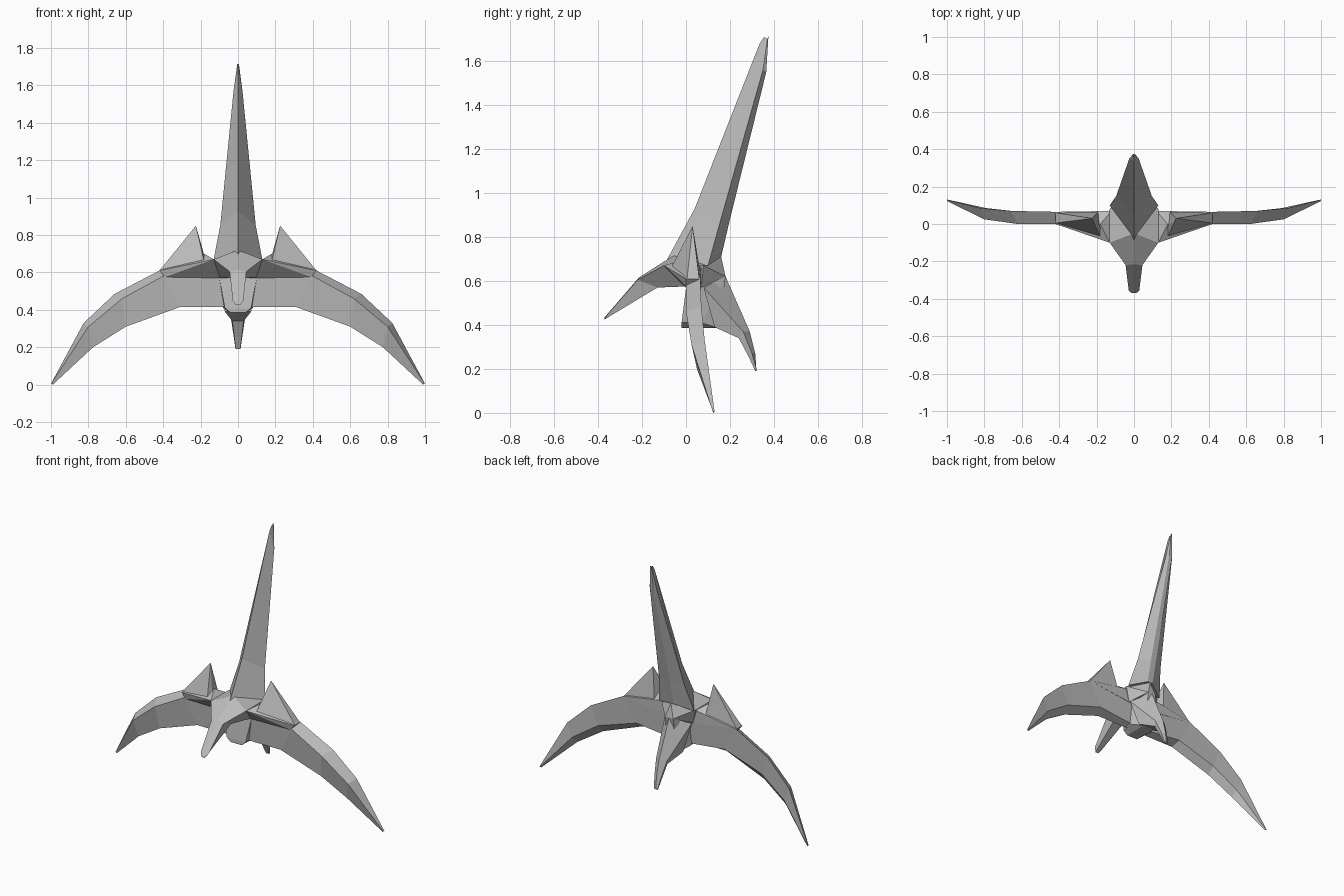
import bpy
import bmesh

cube = bpy.data.objects.get("Cube")
if cube:
    bpy.data.objects.remove(cube, do_unlink=True)

grey = bpy.data.materials.new("plain grey")
grey.use_nodes = True
colour = (0.5, 0.5, 0.5, 1.0)
grey.diffuse_color = colour
grey.node_tree.nodes["Principled BSDF"].inputs["Base Color"].default_value = colour


def flip(point):
    return (-point[0], point[1], point[2])


def finish(name, bm):
    """Clean up the mesh and add it as a flat shaded object."""
    bmesh.ops.remove_doubles(bm, verts=bm.verts[:], dist=0.001)
    bmesh.ops.recalc_face_normals(bm, faces=bm.faces[:])
    mesh = bpy.data.meshes.new(name)
    bm.to_mesh(mesh)
    bm.free()
    mesh.materials.append(grey)
    obj = bpy.data.objects.new(name, mesh)
    bpy.context.collection.objects.link(obj)


def hull(name, points):
    """Faceted solid around a few corner points."""
    bm = bmesh.new()
    for point in points:
        bm.verts.new(point)
    result = bmesh.ops.convex_hull(bm, input=bm.verts[:])
    loose = set(result["geom_interior"]) | set(result["geom_unused"])
    bmesh.ops.delete(bm, geom=[g for g in loose if isinstance(g, bmesh.types.BMVert)], context="VERTS")
    bmesh.ops.dissolve_limit(bm, angle_limit=0.02, verts=bm.verts[:], edges=bm.edges[:])
    finish(name, bm)


def loft(name, rings):
    """Skin a chain of closed rings and cap both ends."""
    bm = bmesh.new()
    loops = [[bm.verts.new(point) for point in ring] for ring in rings]
    count = len(loops[0])
    for near, far in zip(loops, loops[1:]):
        for i in range(count):
            j = (i + 1) % count
            bm.faces.new((near[i], near[j], far[j], far[i]))
    bm.faces.new(loops[0])
    bm.faces.new(loops[-1])
    finish(name, bm)


def symmetric_hull(name, half):
    hull(name, half + [flip(p) for p in half if p[0]])


def symmetric_loft(name, half_rings):
    loft(name, [half + [flip(p) for p in reversed(half) if p[0]] for half in half_rings])


def pair(build, name, data, mirrored):
    build("left_" + name, data)
    build("right_" + name, mirrored)


# Central body: upper block and the keel below it
symmetric_hull("upper_body", [
    (0, -0.05, 0.72), (0.13, -0.10, 0.67), (0.13, 0.08, 0.67), (0, 0.16, 0.71),
    (0.10, 0, 0.57), (0.10, 0.07, 0.57), (0.03, 0.18, 0.62)])
symmetric_hull("keel", [
    (0.10, 0, 0.57), (0.07, -0.02, 0.41), (0.04, -0.02, 0.385),
    (0.08, 0.07, 0.41), (0.04, 0.15, 0.385), (0.03, 0.18, 0.62)])

# Beak: ridge, side and lower edge of each ring
symmetric_loft("beak", [
    [(0, -0.05, 0.72), (0.13, -0.10, 0.67), (0.10, 0, 0.575)],
    [(0, -0.215, 0.615), (0.045, -0.22, 0.605), (0.04, -0.13, 0.57)],
    [(0, -0.37, 0.435), (0.028, -0.355, 0.45), (0.012, -0.37, 0.425)]])

# Tall swept fin: front ridge, side ridge and narrow back strip
symmetric_loft("tall_fin", [
    [(0, -0.09, 0.69), (0.13, 0.10, 0.67), (0.02, 0.16, 0.71)],
    [(0, 0.04, 0.93), (0.095, 0.15, 0.85), (0.02, 0.195, 0.86)],
    [(0, 0.335, 1.68), (0.025, 0.35, 1.56), (0.012, 0.365, 1.55)],
    [(0, 0.355, 1.71), (0.006, 0.37, 1.70), (0.005, 0.375, 1.715)]])

# Drooping tail
symmetric_loft("tail", [
    [(0, 0.18, 0.62), (0.10, 0.08, 0.57), (0.07, 0.13, 0.39)],
    [(0, 0.29, 0.37), (0.04, 0.26, 0.37), (0.03, 0.24, 0.34)],
    [(0, 0.315, 0.27), (0.025, 0.30, 0.27), (0.02, 0.285, 0.255)],
    [(0, 0.32, 0.19), (0.015, 0.32, 0.20), (0.012, 0.315, 0.19)]])

# Curved wings: back top edge, front top edge, lower edge, back lower edge
wing = [
    [(0.05, 0.07, 0.58), (0.05, 0, 0.57), (0.05, 0.01, 0.415), (0.05, 0.06, 0.42)],
    [(0.42, 0.065, 0.61), (0.40, 0, 0.58), (0.31, 0.01, 0.415), (0.33, 0.06, 0.45)],
    [(0.66, 0.07, 0.485), (0.62, 0, 0.46), (0.60, 0.025, 0.31), (0.61, 0.065, 0.36)],
    [(0.825, 0.085, 0.33), (0.80, 0.025, 0.31), (0.775, 0.05, 0.20), (0.79, 0.085, 0.24)],
    [(1, 0.13, 0.005), (0.995, 0.12, 0.01), (0.99, 0.125, 0), (0.995, 0.13, 0.005)]]
pair(loft, "wing", wing, [[flip(p) for p in ring] for ring in wing])

# Shoulder ledges above the wing roots
shoulder = [
    (0.13, -0.10, 0.67), (0.42, 0, 0.61), (0.42, 0.065, 0.61), (0.10, 0, 0.57),
    (0.10, 0.07, 0.57), (0.39, 0, 0.575), (0.12, 0.07, 0.66), (0.18, 0, 0.70)]
pair(hull, "shoulder", shoulder, [flip(p) for p in shoulder])

# Pointed crests standing on the shoulders
crest = [
    (0.225, 0.03, 0.85), (0.335, 0.025, 0.71), (0.42, 0.005, 0.61), (0.42, 0.06, 0.61),
    (0.18, -0.02, 0.69), (0.18, -0.07, 0.655), (0.19, 0.065, 0.64)]
pair(hull, "crest", crest, [flip(p) for p in crest])
